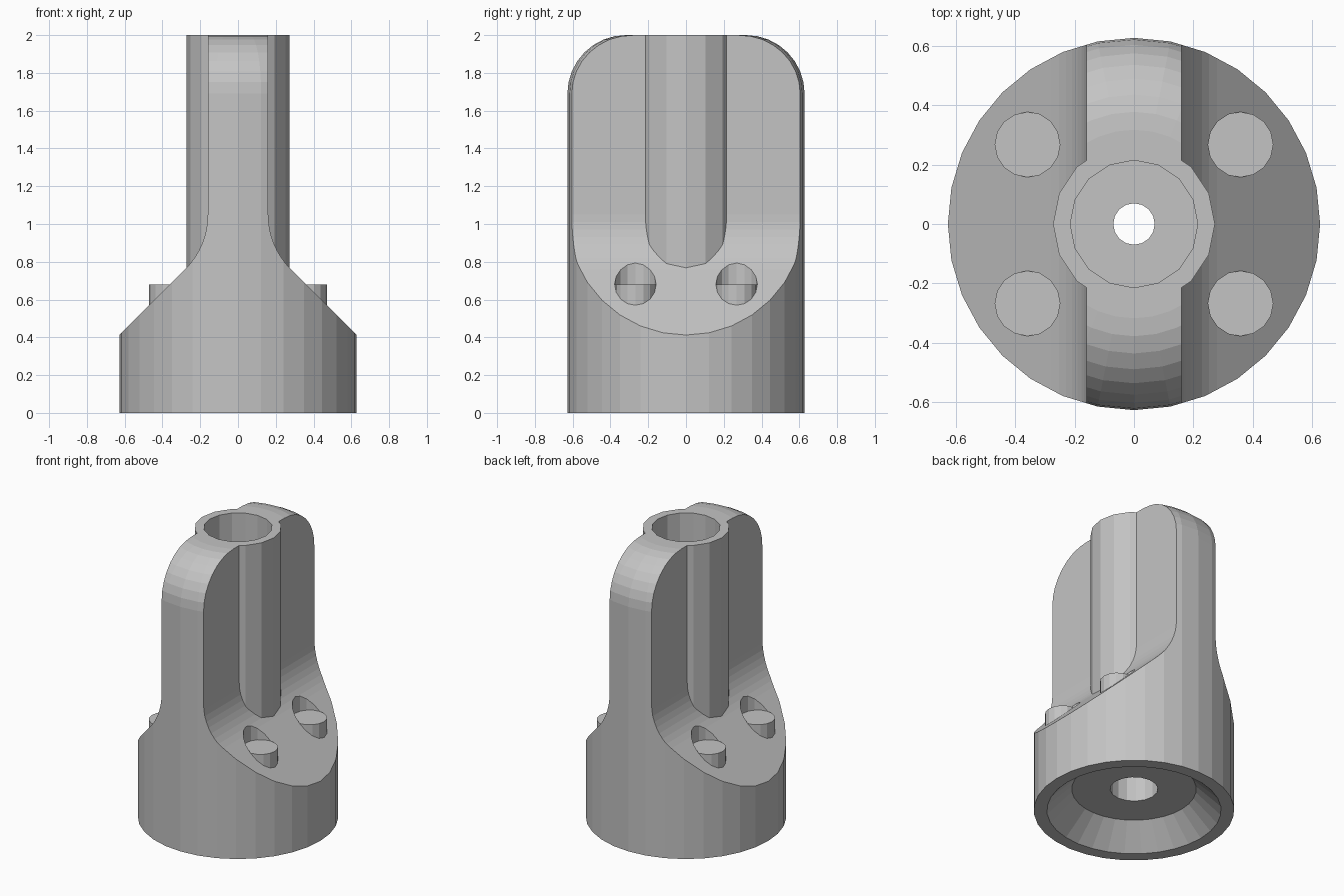
import bpy, bmesh
from math import cos, sin, pi

cube = bpy.data.objects.get("Cube")
if cube:
    bpy.data.objects.remove(cube)

grey = bpy.data.materials.new("plain grey")
grey.use_nodes = True
colour = (0.55, 0.55, 0.55, 1)
grey.diffuse_color = colour
grey.node_tree.nodes["Principled BSDF"].inputs["Base Color"].default_value = colour


def finish(name, bm):
    bmesh.ops.recalc_face_normals(bm, faces=bm.faces)
    mesh = bpy.data.meshes.new(name)
    bm.to_mesh(mesh)
    bm.free()
    mesh.materials.append(grey)
    obj = bpy.data.objects.new(name, mesh)
    bpy.context.collection.objects.link(obj)
    return obj


def lathe(name, profile, sides, x=0, y=0):
    """Turn a (radius, height) profile around a vertical axis."""
    bm = bmesh.new()
    rings = [[bm.verts.new((x + r * cos(2 * pi * i / sides),
                            y + r * sin(2 * pi * i / sides), z))
              for i in range(sides)] for r, z in profile]
    for a, b in zip(rings, rings[1:]):
        for i in range(sides):
            j = (i + 1) % sides
            bm.faces.new((a[i], a[j], b[j], b[i]))
    bm.faces.new(rings[0])
    bm.faces.new(rings[-1])
    return finish(name, bm)


def prism(name, outline, depth):
    """Extrude an (x, z) outline along y."""
    bm = bmesh.new()
    face = bm.faces.new([bm.verts.new((x, -depth, z)) for x, z in outline])
    new = bmesh.ops.extrude_face_region(bm, geom=[face])["geom"]
    verts = [v for v in new if isinstance(v, bmesh.types.BMVert)]
    bmesh.ops.translate(bm, verts=verts, vec=(0, 2 * depth, 0))
    return finish(name, bm)


def combine(target, tool, operation):
    mod = target.modifiers.new(operation, 'BOOLEAN')
    mod.operation, mod.solver, mod.object = operation, 'EXACT', tool
    bpy.context.view_layer.objects.active = target
    bpy.ops.object.modifier_apply(modifier=mod.name)
    bpy.data.objects.remove(tool)


def arc(cx, cz, radius, start, end, steps):
    return [(cx + radius * cos(start + (end - start) * i / steps),
             cz + radius * sin(start + (end - start) * i / steps))
            for i in range(steps + 1)]


# Round body with a rounded top rim
R, TOP, ROUND = 0.628, 2.0, 0.31
body = lathe("pivot_body",
             [(R, 0)] + arc(R - ROUND, TOP - ROUND, ROUND, 0, pi / 2, 8), 32)

# Shape the upright web, fillets and sloping shoulders
half = [(0.8, -0.1), (0.8, 0.24)] + arc(0.57, 1.05, 0.41, 1.25 * pi, pi, 8) + [(0.16, 2.2)]
web = prism("web_shape", half + [(-x, z) for x, z in reversed(half)], 1)
combine(body, web, 'INTERSECT')

# Central tube
tube = lathe("tube", [(0.273, 0.3), (0.273, TOP)], 16)
combine(body, tube, 'UNION')

# Screw seats: bosses on the low side of the slope, pockets on the high side
SEAT = 0.68
for sx in (-1, 1):
    for sy in (-1, 1):
        x, y = sx * 0.36, sy * 0.268
        boss = lathe("boss", [(0.11, 0.35), (0.11, SEAT)], 16, x, y)
        combine(body, boss, 'UNION')
        pocket = lathe("pocket", [(0.11, SEAT), (0.11, 1.0)], 16, x, y)
        combine(body, pocket, 'DIFFERENCE')

# Conical recess in the underside
recess = lathe("recess", [(0.648, -0.1), (0.39, 0.153)], 32)
combine(body, recess, 'DIFFERENCE')

# Stepped bore through the axis
bore = lathe("bore", [(0.15, 0.1), (0.15, 0.45), (0.07, 0.45), (0.07, 0.7),
                      (0.215, 0.7), (0.215, 2.1)], 16)
combine(body, bore, 'DIFFERENCE')
